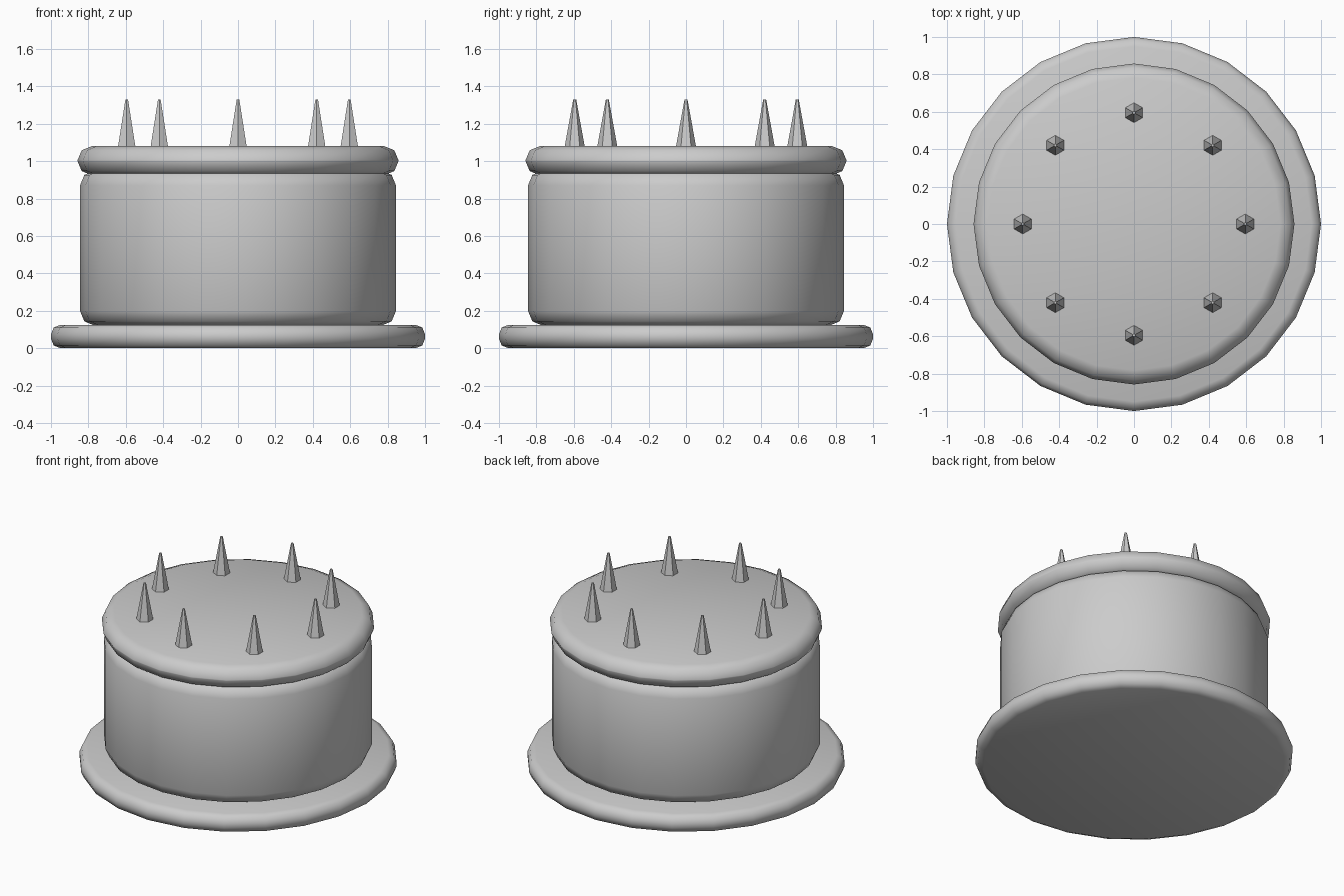
import bpy
import math

if "Cube" in bpy.data.objects:
    bpy.data.objects.remove(bpy.data.objects["Cube"])


def drum(name, radius, z0, z1, bevel):
    # 24-sided disc with rounded rims
    bpy.ops.mesh.primitive_cylinder_add(vertices=24, radius=radius, depth=z1 - z0,
                                        location=(0, 0, (z0 + z1) / 2))
    ob = bpy.context.object
    ob.name = name
    mod = ob.modifiers.new("rim", 'BEVEL')
    mod.width = bevel
    mod.segments = 2
    mod.limit_method = 'ANGLE'
    mod.angle_limit = math.radians(40)
    bpy.ops.object.shade_smooth()
    return ob


# Stacked round parts
drum("base_plate", 1.0, 0.0, 0.125, 0.05)
drum("body", 0.845, 0.12, 0.95, 0.08)
drum("lid", 0.858, 0.925, 1.08, 0.075)

# Ring of eight hexagonal spikes
for i in range(8):
    a = i * math.pi / 4
    bpy.ops.mesh.primitive_cone_add(vertices=6, radius1=0.055, radius2=0.008, depth=0.26,
                                    location=(0.595 * math.cos(a), 0.595 * math.sin(a), 1.20))
    bpy.context.object.name = f"spike_{i + 1}"
